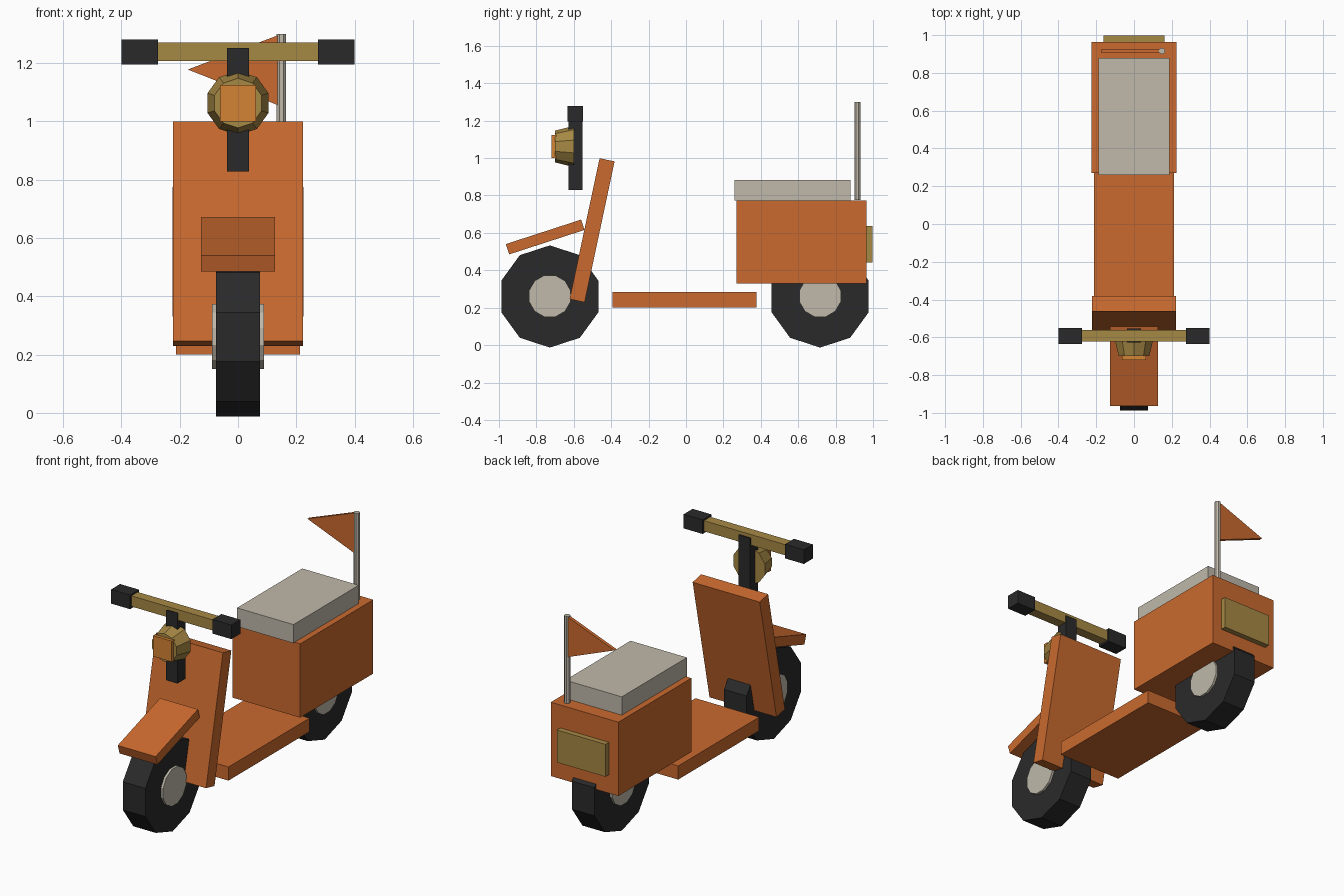
import bpy
import bmesh
import math
from mathutils import Matrix, Vector

cube = bpy.data.objects.get("Cube")
if cube:
    bpy.data.objects.remove(cube, do_unlink=True)


def material(name, srgb):
    color = [(c / 255) ** 2.2 for c in srgb] + [1.0]
    mat = bpy.data.materials.new(name)
    mat.use_nodes = True
    mat.diffuse_color = color
    mat.node_tree.nodes["Principled BSDF"].inputs["Base Color"].default_value = color
    return mat


orange = material("orange paint", (200, 105, 50))
cream = material("cream", (190, 183, 169))
brass = material("brass", (165, 135, 70))
rubber = material("black rubber", (46, 46, 47))
amber = material("amber lens", (210, 130, 55))


def finish(name, bm, mat, matrix):
    bmesh.ops.recalc_face_normals(bm, faces=bm.faces)
    mesh = bpy.data.meshes.new(name)
    bm.to_mesh(mesh)
    bm.free()
    mesh.materials.append(mat)
    obj = bpy.data.objects.new(name, mesh)
    obj.matrix_world = matrix
    bpy.context.collection.objects.link(obj)
    return obj


def box(name, mat, center, size, tilt=0):
    bm = bmesh.new()
    bmesh.ops.create_cube(bm, size=1, matrix=Matrix.Diagonal((*size, 1)))
    place = Matrix.Translation(center) @ Matrix.Rotation(math.radians(tilt), 4, "X")
    return finish(name, bm, mat, place)


def drum(name, mat, center, axis, sides, radius, depth, end_radius=None, turn=0):
    """Flat-sided cylinder or frustum; end_radius lies towards the axis direction."""
    bm = bmesh.new()
    bmesh.ops.create_cone(
        bm, cap_ends=True, segments=sides, radius1=radius,
        radius2=radius if end_radius is None else end_radius, depth=depth,
        matrix=Matrix.Rotation(math.radians(turn), 4, "Z"))
    # Local X becomes a horizontal direction across the axis
    z = Vector(axis)
    x = Vector((0, 1, 0)) if abs(z.x) > 0.5 else Vector((1, 0, 0))
    y = z.cross(x)
    place = Matrix((x, y, z)).transposed().to_4x4()
    return finish(name, bm, mat, Matrix.Translation(center) @ place)


# Wheels with protruding hubs
for end, y in (("front", -0.728), ("rear", 0.717)):
    drum(end + "_tire", rubber, (0, y, 0.26), (1, 0, 0), 10, 0.273, 0.15)
    drum(end + "_hub", cream, (0, y, 0.262), (1, 0, 0), 12, 0.115, 0.178, turn=15)

# Bodywork
box("leg_shield", orange, (0, -0.502, 0.614), (0.446, 0.082, 0.77), tilt=-12)
box("front_fender", orange, (0, -0.753, 0.578), (0.252, 0.423, 0.058), tilt=18)
box("floorboard", orange, (0, -0.008, 0.242), (0.424, 0.77, 0.082))
box("rear_body", orange, (0, 0.617, 0.552), (0.45, 0.694, 0.444))
box("seat", cream, (0, 0.569, 0.828), (0.376, 0.62, 0.112))
box("tail_plate", brass, (0, 0.977, 0.539), (0.324, 0.04, 0.195))

# Steering stem and handlebar
box("steering_stem", rubber, (0, -0.591, 1.039), (0.075, 0.075, 0.422))
box("handlebar", brass, (0, -0.592, 1.238), (0.7, 0.06, 0.064))
for side, sign in (("left", 1), ("right", -1)):
    box(side + "_grip", rubber, (sign * 0.337, -0.592, 1.237), (0.126, 0.085, 0.085))

# Headlight
drum("headlight_shell", brass, (0, -0.65, 1.062), (0, -1, 0), 10, 0.11, 0.1, 0.085)
box("headlight_lens", amber, (0, -0.706, 1.062), (0.125, 0.026, 0.125))

# Flag on a pole
drum("flag_pole", cream, (0.149, 0.916, 1.037), (0, 0, 1), 8, 0.0175, 0.524, turn=22.5)
bm = bmesh.new()
outline = [(0.149, 1.299), (-0.172, 1.177), (0.149, 1.05)]
flag_face = bm.faces.new([bm.verts.new((x, 0.906, z)) for x, z in outline])
sweep = bmesh.ops.extrude_face_region(bm, geom=[flag_face])
bmesh.ops.translate(bm, vec=(0, 0.02, 0),
                    verts=[v for v in sweep["geom"] if isinstance(v, bmesh.types.BMVert)])
finish("flag", bm, orange, Matrix.Identity(4))
